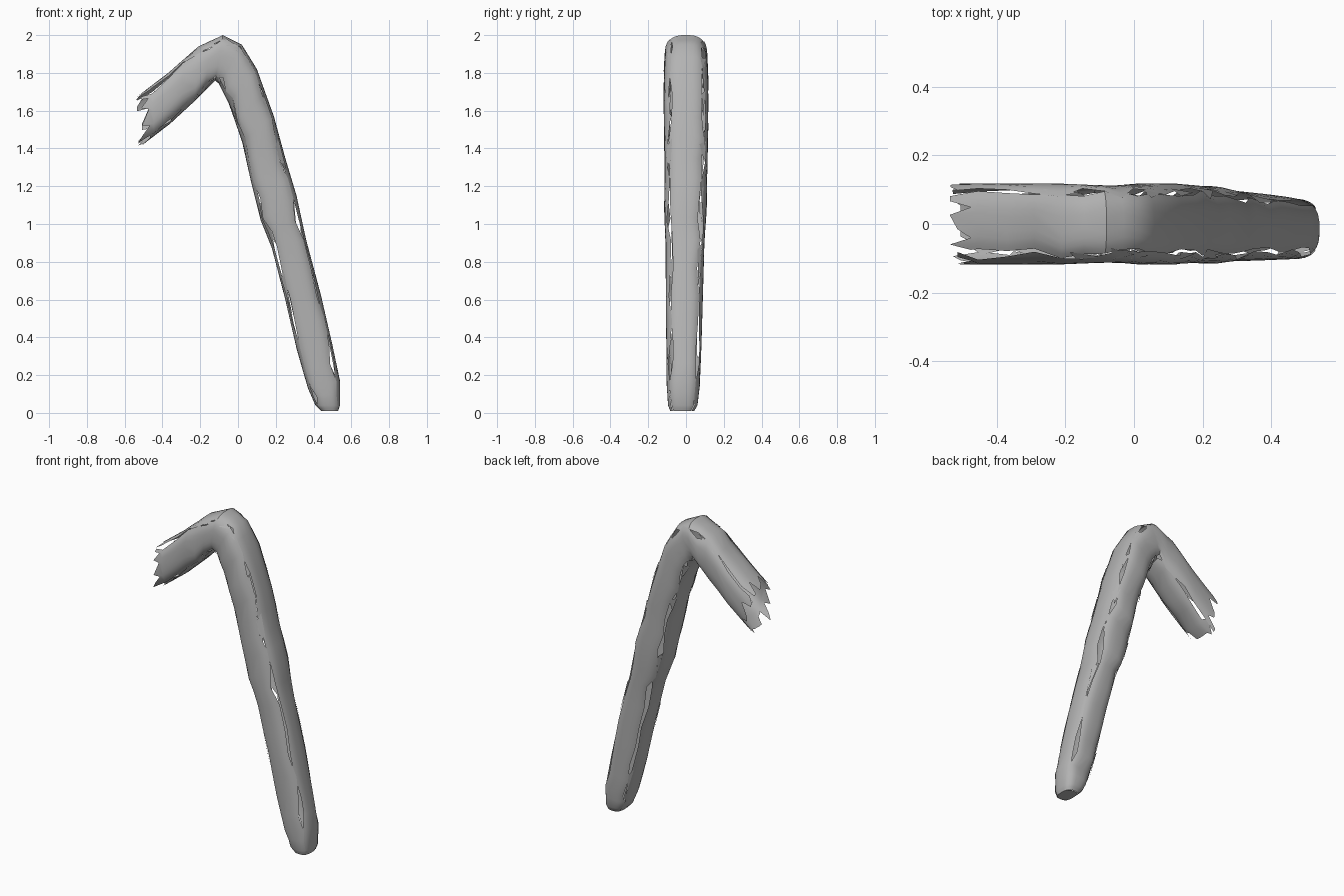
import bpy
import math
import random
from mathutils import Vector

random.seed(7)

default_cube = bpy.data.objects.get("Cube")
if default_cube:
    bpy.data.objects.remove(default_cube, do_unlink=True)

# One plain grey for the whole shell
grey = bpy.data.materials.new("plain grey")
grey.use_nodes = True
colour = (0.45, 0.45, 0.45, 1)
grey.diffuse_color = colour
grey.node_tree.nodes["Principled BSDF"].inputs["Base Color"].default_value = colour

# Stations along the bent tube: outer edge (x, z), inner edge (x, z), half depth
stations = [
    ((-.54, 1.67), (-.53, 1.40), .115),
    ((-.37, 1.80), (-.36, 1.53), .115),
    ((-.21, 1.94), (-.23, 1.65), .115),
    ((-.08, 2.00), (-.12, 1.76), .11),
    ((.02, 1.95), (-.10, 1.74), .11),
    ((.10, 1.82), (-.05, 1.64), .115),
    ((.19, 1.57), (.02, 1.44), .115),
    ((.25, 1.35), (.07, 1.22), .11),
    ((.31, 1.15), (.12, 1.02), .11),
    ((.36, .92), (.18, .87), .10),
    ((.44, .62), (.25, .60), .095),
    ((.50, .36), (.31, .34), .09),
    ((.54, .17), (.37, .13), .085),
    ((.54, .04), (.41, .04), .075),
    ((.53, .01), (.44, .01), .06),
]
LAST = len(stations) - 1


def power(value):
    """Rounded-box profile curve."""
    return math.copysign(abs(value) ** 0.7, value)


def shell_point(u, angle, lift=0.0):
    """Point on the tube at station u and angle round the section."""
    k = min(int(u), LAST - 1)
    f = u - k
    (o1, i1, d1), (o2, i2, d2) = stations[k], stations[k + 1]
    outer = Vector(o1).lerp(Vector(o2), f)
    inner = Vector(i1).lerp(Vector(i2), f)
    depth = d1 + (d2 - d1) * f + lift
    middle = (outer + inner) / 2
    reach = (outer - inner) / 2
    reach = reach * (1 + lift / reach.length)
    p = middle + reach * power(math.cos(angle))
    shift = -0.02 * max(0, u / LAST - 0.5) * 2
    return (p.x, shift - depth * power(math.sin(angle)), max(p.y, 0))


def make_object(name, points, faces):
    mesh = bpy.data.meshes.new(name)
    mesh.from_pydata(points, [], faces)
    mesh.materials.append(grey)
    obj = bpy.data.objects.new(name, mesh)
    bpy.context.collection.objects.link(obj)
    bpy.context.view_layer.objects.active = obj
    bpy.ops.object.select_all(action='DESELECT')
    obj.select_set(True)
    bpy.ops.object.shade_smooth_by_angle(angle=math.radians(35))
    return obj


def ragged_panel(name, facing, lift):
    """Long strip of shell with torn side edges and a jagged open end."""
    rows, columns = LAST * 2, 8
    points, faces = [], []
    for r in range(rows + 1):
        calm = r >= rows - 2
        low = -45 + (0 if calm else random.uniform(-11, 16))
        high = 45 + (0 if calm else random.uniform(-16, 11))
        for c in range(columns + 1):
            angle = math.radians(facing + low + (high - low) * c / columns)
            u = r / 2
            if r == 0:
                u = random.choice((0.02, 0.15, 0.38))
            points.append(shell_point(u, angle, lift))
    width = columns + 1
    for r in range(rows):
        for c in range(columns):
            a = r * width + c
            faces.append((a, a + 1, a + width + 1, a + width))
    make_object(name, points, faces)


# Four overlapping torn panels wrap the tube
ragged_panel("outer_panel", 0, 0.0)
ragged_panel("front_panel", 90, 0.003)
ragged_panel("inner_panel", 180, 0.0)
ragged_panel("back_panel", 270, 0.003)

# Loose slivers lying over the corner seams
for n in range(24):
    corner = 45 + 90 * (n % 4)
    u = random.uniform(0.6, LAST - 2)
    length = random.uniform(0.4, 0.9)
    spread = random.uniform(7, 15)
    sliver = [
        shell_point(u, math.radians(corner - spread), 0.004),
        shell_point(u + 0.15, math.radians(corner + spread), 0.004),
        shell_point(u + length, math.radians(corner + random.uniform(-9, 9)), 0.006),
    ]
    make_object("seam_sliver", sliver, [(0, 1, 2)])

# Closed lower tip
rim = [shell_point(LAST, math.tau * k / 32) for k in range(32)]
make_object("tip_cap", rim, [tuple(range(32))])
